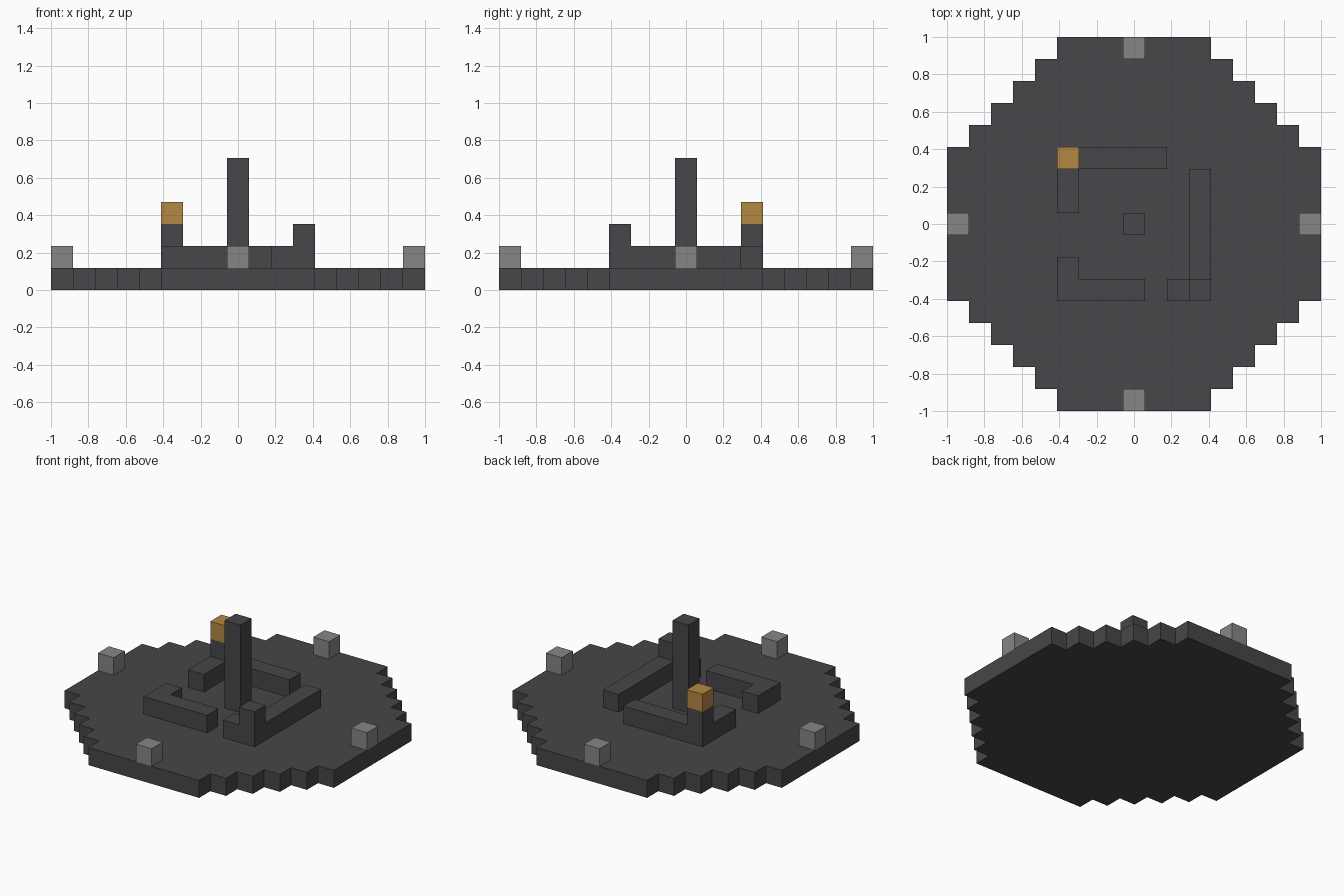
import bpy
import bmesh

cube = bpy.data.objects.get("Cube")
if cube:
    bpy.data.objects.remove(cube, do_unlink=True)

CELL = 2 / 17  # one block of the layout


def make_material(name, color):
    mat = bpy.data.materials.new(name)
    mat.use_nodes = True
    mat.diffuse_color = (*color, 1)
    for node in mat.node_tree.nodes:
        if node.type == "BSDF_PRINCIPLED":
            node.inputs["Base Color"].default_value = (*color, 1)
    return mat


DARK = make_material("dark stone", (0.063, 0.061, 0.068))
GREY = make_material("grey stone", (0.24, 0.24, 0.24))
GOLD = make_material("gold", (0.46, 0.25, 0.06))


def prism(name, outline, bottom, top, mat, closed=False):
    """Extrude a counter-clockwise outline, measured in blocks, upwards."""
    bm = bmesh.new()
    low, high = [[bm.verts.new((x * CELL, y * CELL, z * CELL)) for x, y in outline]
                 for z in (bottom, top)]
    bm.faces.new(high)
    if closed:
        bm.faces.new(low[::-1])
    for i in range(len(outline)):
        j = (i + 1) % len(outline)
        bm.faces.new((low[i], low[j], high[j], high[i]))
    mesh = bpy.data.meshes.new(name)
    bm.to_mesh(mesh)
    bm.free()
    mesh.materials.append(mat)
    obj = bpy.data.objects.new(name, mesh)
    bpy.context.collection.objects.link(obj)
    return obj


def block(name, x, y, bottom, top, mat):
    """A column standing on one cell."""
    h = 0.5
    return prism(name, [(x - h, y - h), (x + h, y - h), (x + h, y + h), (x - h, y + h)],
                 bottom, top, mat)


# Round stepped floor: one stepped corner turned four times
corner = []
for step in range(5):
    corner += [(8.5 - step, 3.5 + step), (7.5 - step, 3.5 + step)]
corner.append((3.5, 8.5))
outline = []
for turn in range(4):
    outline += corner
    corner = [(-y, x) for x, y in corner]
prism("floor", outline, 0, 1, DARK, closed=True)

# Broken low walls
prism("back_wall", [(-3.5, 0.5), (-2.5, 0.5), (-2.5, 2.5), (1.5, 2.5),
                    (1.5, 3.5), (-3.5, 3.5)], 1, 2, DARK)
prism("front_right_wall", [(-3.5, -3.5), (0.5, -3.5), (0.5, -2.5), (-2.5, -2.5),
                           (-2.5, -1.5), (-3.5, -1.5)], 1, 2, DARK)
prism("left_wall", [(1.5, -3.5), (3.5, -3.5), (3.5, 2.5), (2.5, 2.5),
                    (2.5, -2.5), (1.5, -2.5)], 1, 2, DARK)

# Raised wall corners, one with a gold cap
block("front_left_corner", 3, -3, 2, 3, DARK)
block("back_right_corner", -3, 3, 2, 3, DARK)
block("gold_cap", -3, 3, 3, 4, GOLD)

# Central pillar
block("pillar", 0, 0, 1, 6, DARK)

# Marker stones on the rim
for side, x, y in (("front", 0, -8), ("back", 0, 8), ("left", 8, 0), ("right", -8, 0)):
    block(side + "_marker", x, y, 1, 2, GREY)
